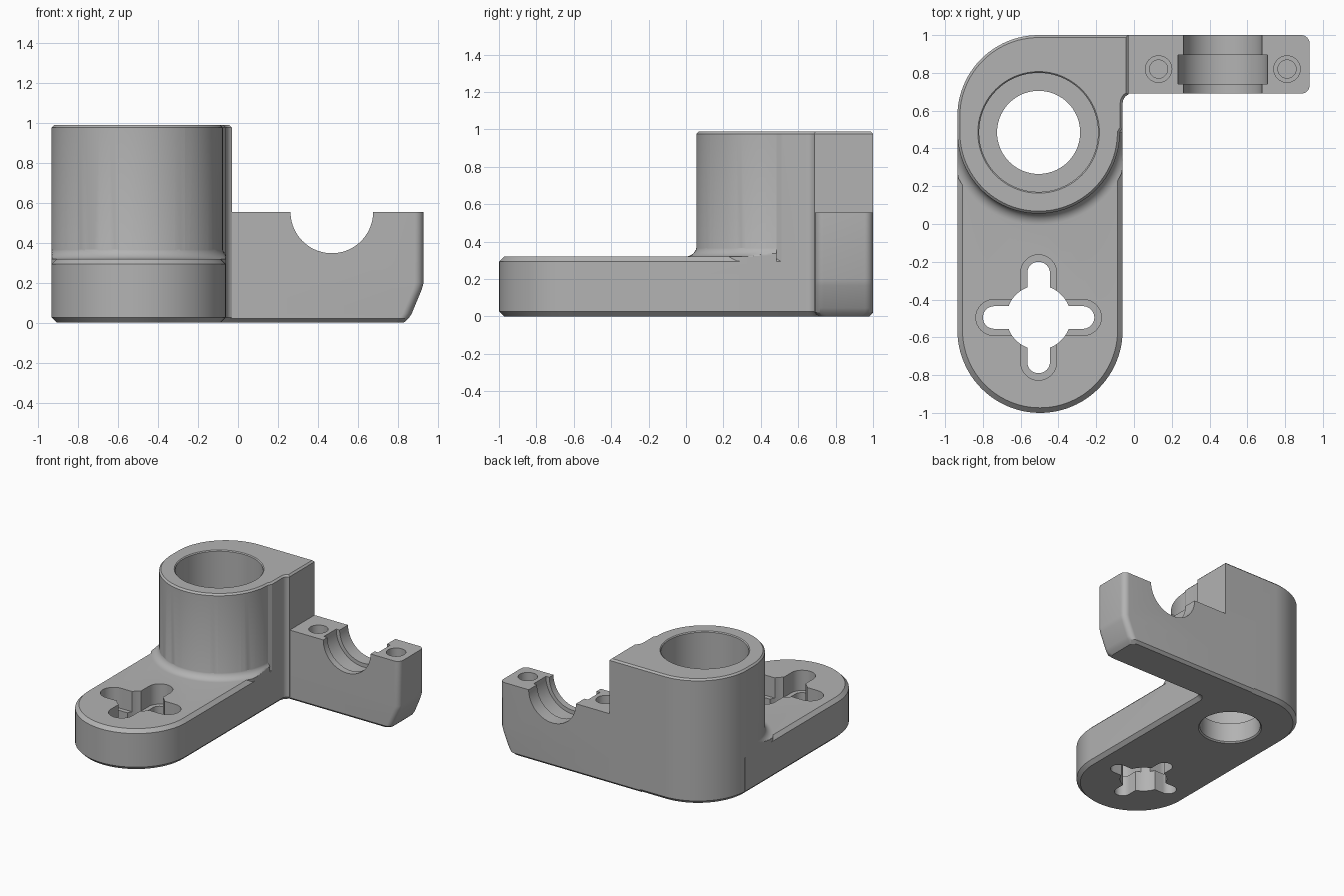
import bpy, bmesh
from math import pi, sin, cos, radians
from mathutils import Matrix, Vector

if "Cube" in bpy.data.objects:
    bpy.data.objects.remove(bpy.data.objects["Cube"])

grey = bpy.data.materials.new("plain grey")
grey.use_nodes = True
colour = (0.45, 0.45, 0.45, 1)
grey.diffuse_color = colour
grey.node_tree.nodes["Principled BSDF"].inputs["Base Color"].default_value = colour

LEFT, RIGHT = -0.935, -0.06
BOSS = (-0.505, 0.485)
CROSS = (-0.505, -0.495)


def arc(centre, r, a0, a1, n):
    """Points on an arc, angles in degrees, both ends included."""
    angles = [radians(a0 + (a1 - a0) * i / n) for i in range(n + 1)]
    return [(centre[0] + r * cos(a), centre[1] + r * sin(a)) for a in angles]


def circle(centre, r, n=72):
    return arc(centre, r, 0, 360, n)[:-1]


def inset(points, d):
    """Mitred inset of a counter-clockwise outline."""
    result = []
    for i, p in enumerate(points):
        p = Vector(p)
        before = (p - Vector(points[i - 1])).normalized()
        after = (Vector(points[(i + 1) % len(points)]) - p).normalized()
        n1, n2 = Vector((-before.y, before.x)), Vector((-after.y, after.x))
        result.append(tuple(p + (n1 + n2) * d / (1 + n1.dot(n2))))
    return result


def loft(name, sections, matrix=Matrix()):
    """Closed solid through (height, outline) sections of equal length."""
    bm = bmesh.new()
    rings = [[bm.verts.new((x, y, z)) for x, y in outline] for z, outline in sections]
    n = len(rings[0])
    for low, high in zip(rings, rings[1:]):
        for i in range(n):
            j = (i + 1) % n
            bm.faces.new((low[i], low[j], high[j], high[i]))
    bm.faces.new(rings[0][::-1])
    bm.faces.new(rings[-1])
    bm.transform(matrix)
    bmesh.ops.recalc_face_normals(bm, faces=bm.faces)
    mesh = bpy.data.meshes.new(name)
    bm.to_mesh(mesh)
    bm.free()
    mesh.materials.append(grey)
    obj = bpy.data.objects.new(name, mesh)
    bpy.context.collection.objects.link(obj)
    return obj


def turned(name, centre, profile, matrix=Matrix()):
    """Round solid from (height, radius) pairs."""
    return loft(name, [(z, circle(centre, r)) for z, r in profile], matrix)


def combine(target, other, operation):
    mod = target.modifiers.new("combine", "BOOLEAN")
    mod.operation, mod.solver, mod.object = operation, "EXACT", other
    bpy.context.view_layer.objects.active = target
    bpy.ops.object.modifier_apply(modifier=mod.name)
    bpy.data.objects.remove(other)


# Base plate with a round front end
half = (RIGHT - LEFT) / 2
plate_outline = arc((LEFT + half, -1 + half), half, 180, 360, 48)
plate_outline += [(RIGHT, 0.6), (LEFT, 0.6)]
edge = inset(plate_outline, 0.027)
body = loft("bracket_body", [(0, edge), (0.027, plate_outline),
                             (0.293, plate_outline), (0.32, edge)])

# Tall boss with one square corner
boss_outline = arc(BOSS, 0.43, 180, 360, 48)
boss_outline += [(RIGHT, 0.51)]
boss_outline += arc((-0.01, 0.64), 0.05, 180, 113, 6)
boss_outline += [(-0.03, 1.0)]
boss_outline += arc((BOSS[0], 0.57), 0.43, 90, 180, 24)
boss = loft("boss", [(0, inset(boss_outline, 0.027)), (0.027, boss_outline),
                     (0.977, boss_outline), (0.99, inset(boss_outline, 0.013))])

# Concave fillet where the boss meets the plate, trimmed to the plate sides
fillet_sections = [(0.28, 0.49)]
for i in range(9):
    t = i / 8 * pi / 2
    fillet_sections.append((0.32 + 0.06 * (1 - cos(t)), 0.428 + 0.062 * (1 - sin(t))))
fillet = loft("boss_fillet", [
    (z, [(min(max(x, LEFT), RIGHT), y) for x, y in arc(BOSS, r, 180, 360, 48)])
    for z, r in fillet_sections])


# Side arm with rounded end and sloped lower corner
def arm_outline(end, d):
    y0, y1, r = 0.69 + d, 1.0 - d, 0.045
    return ([(-0.3, y0)] + arc((end - r, y0 + r), r, 270, 360, 8)
            + arc((end - r, y1 - r), r, 0, 90, 8) + [(-0.3, y1)])


arm_steps = [(0, 0.83, 0.02), (0.02, 0.853, 0), (0.045, 0.87, 0),
             (0.165, 0.92, 0), (0.2, 0.93, 0), (0.555, 0.93, 0)]
arm = loft("side_arm", [(z, arm_outline(end, d)) for z, end, d in arm_steps])

for part in (boss, fillet, arm):
    combine(body, part, "UNION")

# Stepped bore through the boss
cutters = [turned("boss_bore", BOSS, [(-0.01, 0.24), (0.01, 0.22), (0.16, 0.22),
                                      (0.16, 0.315), (0.983, 0.315), (1.0, 0.332)])]

# Half-round saddle with a wider middle groove
lying = Matrix.Translation((0.47, 0, 0.555)) @ Matrix.Rotation(-pi / 2, 4, "X")
cutters.append(turned("saddle", (0, 0), [(0.5, 0.207), (0.742, 0.207), (0.742, 0.237),
                                         (0.895, 0.237), (0.895, 0.207), (1.2, 0.207)],
                      lying))

# Blind screw holes beside the saddle
for x in (0.13, 0.81):
    cutters.append(turned("screw_hole", (x, 0.82), [(0.2, 0.048), (0.35, 0.048),
                                                    (0.35, 0.07), (0.7, 0.07)]))


# Cross-shaped recess with a round centre
def slot(name, length, r, bottom, turn):
    outline = arc((length - r, 0), r, -90, 90, 16) + arc((r - length, 0), r, 90, 270, 16)
    matrix = Matrix.Translation((*CROSS, 0)) @ Matrix.Rotation(turn, 4, "Z")
    return loft(name, [(bottom, outline), (0.5, outline)], matrix)


cutters.append(turned("cross_centre", CROSS, [(-0.1, 0.17), (0.5, 0.17)]))
for turn in (0, pi / 2):
    cutters.append(slot("cross_recess", 0.332, 0.095, 0.16, turn))
    cutters.append(slot("cross_slot", 0.295, 0.06, -0.1, turn))

for cutter in cutters:
    combine(body, cutter, "DIFFERENCE")

# Smooth shading with sharp edges kept
bpy.ops.object.select_all(action="DESELECT")
body.select_set(True)
bpy.context.view_layer.objects.active = body
bpy.ops.object.shade_smooth_by_angle(angle=radians(25))
